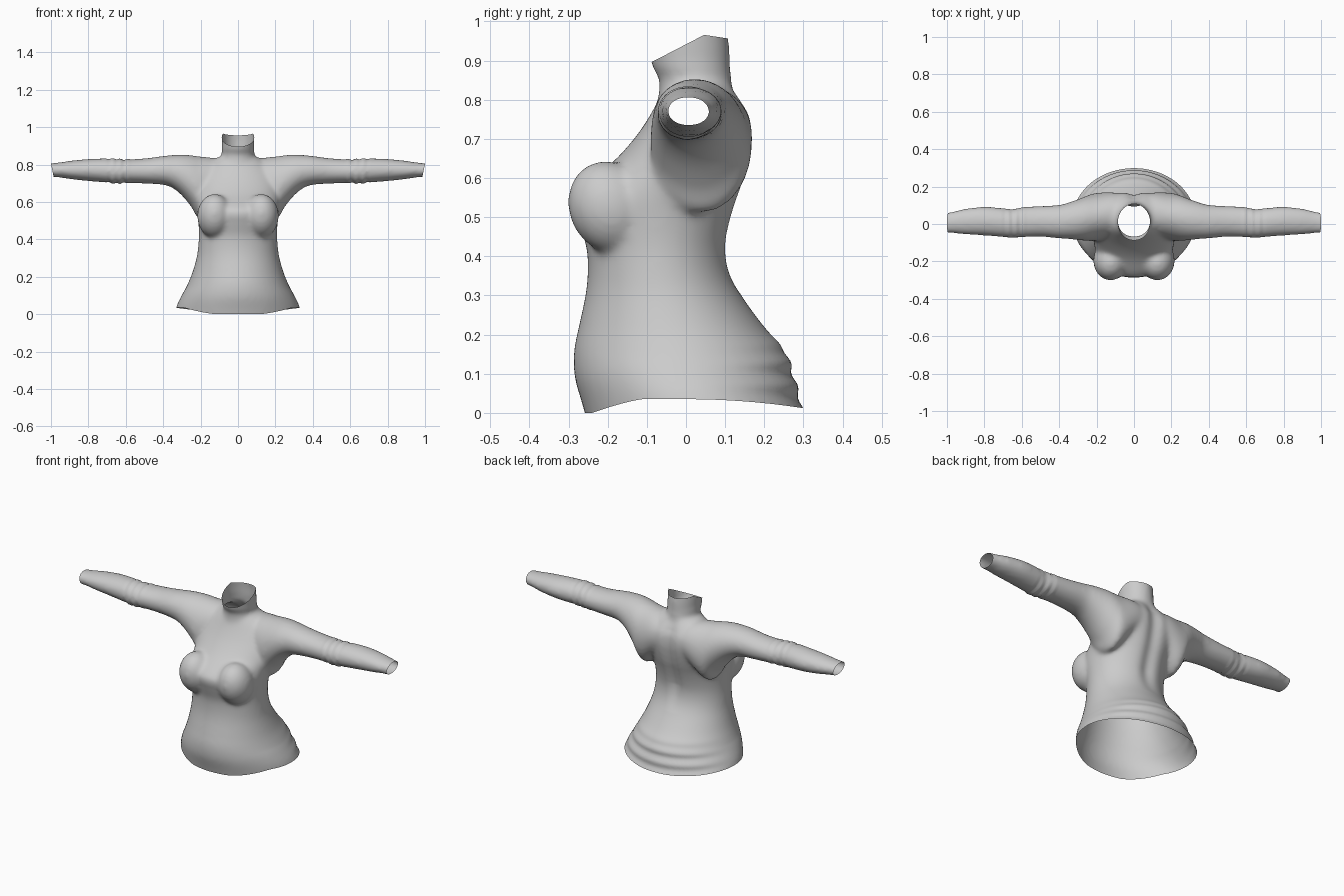
import bpy, bmesh, math
from mathutils import Vector

if "Cube" in bpy.data.objects:
    bpy.data.objects.remove(bpy.data.objects["Cube"])

grey = bpy.data.materials.new("light grey cloth")
grey.diffuse_color = (0.6, 0.6, 0.6, 1)
grey.use_nodes = True
grey.node_tree.nodes["Principled BSDF"].inputs["Base Color"].default_value = grey.diffuse_color


def resample(rows, steps=5):
    """Smooth curve through every row of numbers."""
    out = []
    for i in range(len(rows) - 1):
        a, b = rows[max(i - 1, 0)], rows[i]
        c, d = rows[i + 1], rows[min(i + 2, len(rows) - 1)]
        for s in range(steps):
            t = s / steps
            out.append([0.5 * (2 * q + (r - p) * t + (2 * p - 5 * q + 4 * r - u) * t * t
                               + (3 * q - p - 3 * r + u) * t ** 3)
                        for p, q, r, u in zip(a, b, c, d)])
    return out + [list(rows[-1])]


def loft(bm, rows, place, sides=48):
    """Closed tube; each row is station, low/high across, front y, back y."""
    rings = []
    for s, lo, hi, front, back in resample(rows):
        ring = []
        for k in range(sides):
            a = 2 * math.pi * k / sides
            u = (lo + hi) / 2 + (hi - lo) / 2 * math.cos(a)
            y = (front + back) / 2 + (back - front) / 2 * math.sin(a)
            ring.append(bm.verts.new(place(s, u, y)))
        rings.append(ring)
    for r, q in zip(rings, rings[1:]):
        for k in range(sides):
            n = (k + 1) % sides
            bm.faces.new((r[k], r[n], q[n], q[k]))
    bm.faces.new(rings[0][::-1])
    bm.faces.new(rings[-1])


def upright(s, u, y):
    return (u, y, s)


def sideways(s, u, y):
    return (s, y, u)


bm = bmesh.new()

# Torso: height, half width, front, back
torso = [(-.06, .345, -.235, .31), (.03, .328, -.262, .294), (.1, .299, -.285, .274),
         (.16, .27, -.286, .252), (.22, .245, -.274, .2), (.3, .222, -.257, .142),
         (.36, .213, -.251, .115), (.42, .209, -.254, .108), (.48, .211, -.272, .118),
         (.54, .216, -.287, .136), (.58, .22, -.262, .15), (.64, .23, -.188, .165),
         (.7, .235, -.133, .174), (.76, .21, -.092, .168), (.82, .14, -.06, .13),
         (.85, .08, -.04, .1)]
loft(bm, [(z, -w, w, f, b) for z, w, f, b in torso], upright)

# Sleeves: distance out, underside, top, front, back
sleeve = [(.1, .6, .832, -.06, .168), (.2, .51, .843, -.088, .166), (.25, .575, .85, -.09, .152),
          (.3, .635, .853, -.086, .132), (.35, .675, .851, -.08, .115), (.4, .692, .846, -.077, .102),
          (.5, .699, .833, -.068, .096), (.6, .702, .828, -.071, .09), (.65, .698, .832, -.074, .079),
          (.7, .704, .833, -.07, .085), (.8, .712, .83, -.062, .092), (.9, .723, .82, -.056, .082),
          (.96, .732, .811, -.05, .068), (1.06, .738, .803, -.046, .048)]
mirrored = [(-r[0], *r[1:]) for r in reversed(sleeve)]
loft(bm, mirrored + [(0, .62, .81, -.06, .15)] + sleeve, sideways)

# Rolled collar: height, half width, front, back
collar = [(.76, .13, -.08, .13), (.82, .105, -.069, .128), (.855, .086, -.07, .116),
          (.88, .089, -.085, .113), (.9, .086, -.09, .112), (.94, .088, -.098, .11),
          (1.04, .088, -.1, .098)]
loft(bm, [(z, -w, w, f, b) for z, w, f, b in collar], upright)

# Bust
for side in (-1, 1):
    made = bmesh.ops.create_uvsphere(bm, u_segments=32, v_segments=20, radius=1)
    for v in made["verts"]:
        c = v.co.copy()
        v.co = (side * .125 + c.x * .093, -.195 + c.y * .106 - .012 * c.z, .525 + c.z * .118)

mesh = bpy.data.meshes.new("sweater")
bm.to_mesh(mesh)
bm.free()
sweater = bpy.data.objects.new("sweater", mesh)
bpy.context.collection.objects.link(sweater)

# Fuse the parts into one soft skin
rm = sweater.modifiers.new("fuse", 'REMESH')
rm.mode = 'VOXEL'
rm.voxel_size = 0.01
sm = sweater.modifiers.new("soften", 'SMOOTH')
sm.factor = 0.5
sm.iterations = 14
fused = bpy.data.meshes.new_from_object(
    sweater.evaluated_get(bpy.context.evaluated_depsgraph_get()))
sweater.modifiers.clear()
sweater.data = fused

bm = bmesh.new()
bm.from_mesh(fused)


# Open the hem, cuffs and neck
def cut(point, normal):
    bmesh.ops.bisect_plane(bm, geom=bm.verts[:] + bm.edges[:] + bm.faces[:], dist=1e-5,
                           plane_co=Vector(point), plane_no=Vector(normal).normalized(),
                           clear_outer=True)


cut((0, 0, .02), (0, 0, -1))
cut((1, 0, .805), (1, 0, -.2))
cut((-1, 0, .805), (-1, 0, -.2))
cut((0, -.09, .895), (0, -.46, .89))
cut((0, .05, .965), (0, .15, 1))


def clamp(t):
    return max(0, min(1, t))


for v in bm.verts:
    x, y, z = v.co
    # Wavy hem line
    hem = .035 - .035 * clamp((-.11 - y) / .13) ** 1.3 - .022 * clamp(y / .29) ** 2
    v.co.z += (hem - .02) * clamp(1 - (z - .02) / .12)
    # Spine groove
    if y > 0:
        fade = clamp((z - .3) / .15) * clamp((.86 - z) / .08)
        v.co.y -= .018 * fade * math.exp(-(x / .04) ** 2)
    # Cloth folds at the seat and elbows
    if z < .25:
        v.co.y += .004 * math.sin(z * 110) * clamp(y / .2) * clamp((.2 - z) / .06)
    if .58 < abs(x) < .7:
        v.co.z += .003 * math.sin((abs(x) - .58) * 157) * (1 if z > .765 else -1)

bm.to_mesh(fused)
bm.free()
fused.materials.clear()
fused.materials.append(grey)
for p in fused.polygons:
    p.use_smooth = True
    p.material_index = 0
